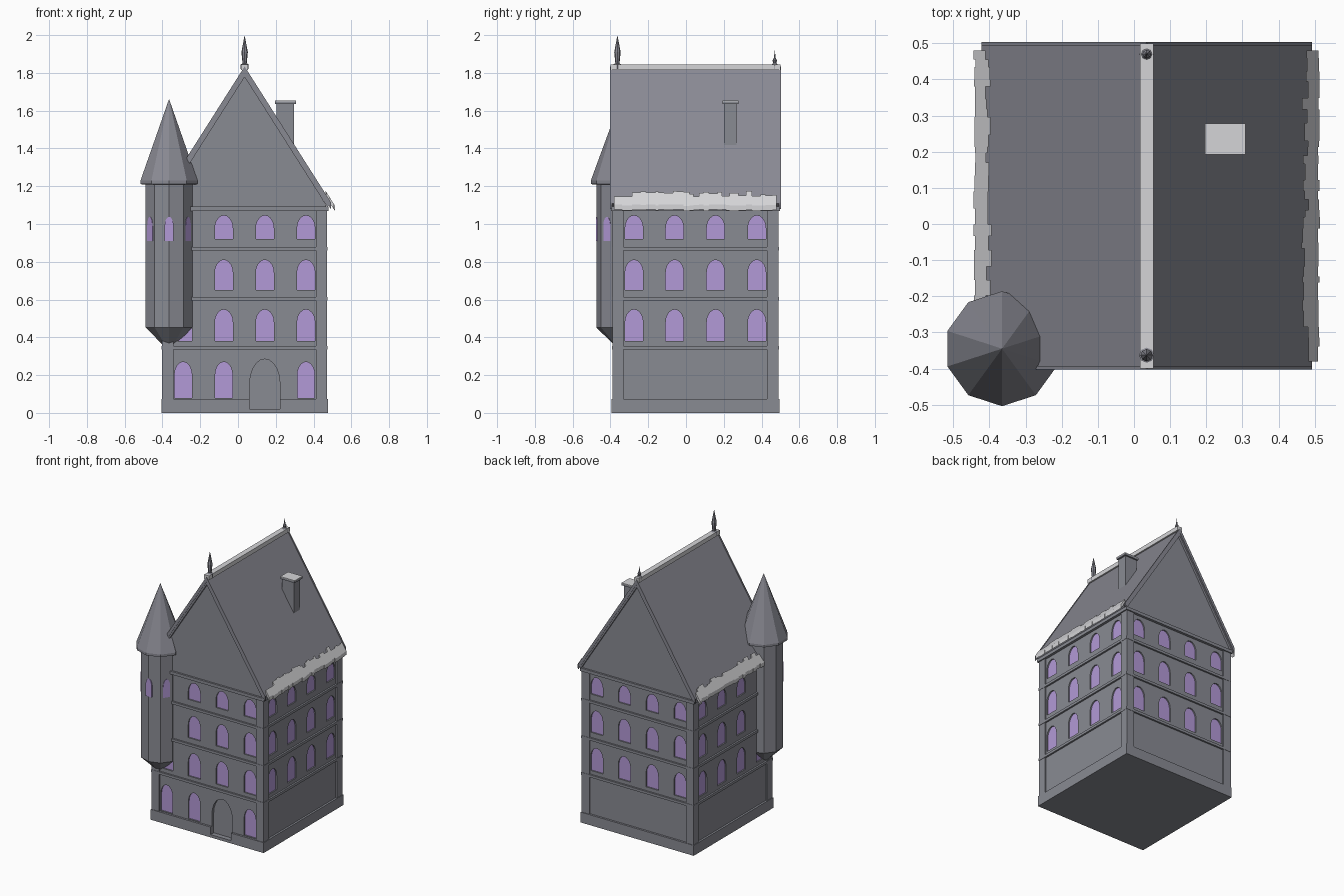
import bpy, bmesh, math, random
from mathutils import Matrix, Vector

random.seed(4)
if "Cube" in bpy.data.objects:
    bpy.data.objects.remove(bpy.data.objects["Cube"])


def material(name, rgb):
    m = bpy.data.materials.new(name)
    m.use_nodes = True
    m.diffuse_color = (*rgb, 1)
    m.node_tree.nodes["Principled BSDF"].inputs["Base Color"].default_value = (*rgb, 1)
    return m


STONE = material("grey stone", (0.25, 0.256, 0.29))
SLATE = material("grey slate", (0.25, 0.252, 0.29))
SNOW = material("pale snow", (0.66, 0.66, 0.68))
GLASS = material("lilac glass", (0.45, 0.32, 0.68))

CX, CY = 0.035, 0.05        # centre of the main block
HX, HY = 0.427, 0.43        # half size of the recessed walls
POST = 0.01                 # how far the corner posts stand proud
APEX, SLOPE = 1.828, 1.574  # ridge height and roof pitch


def finish(name, bm, mat):
    bmesh.ops.recalc_face_normals(bm, faces=bm.faces[:])
    mesh = bpy.data.meshes.new(name)
    bm.to_mesh(mesh)
    bm.free()
    mesh.materials.append(mat)
    obj = bpy.data.objects.new(name, mesh)
    bpy.context.collection.objects.link(obj)
    return obj


def add_box(bm, lo, hi):
    lo, hi = Vector(lo), Vector(hi)
    m = Matrix.Translation((lo + hi) / 2) @ Matrix.Diagonal((*(hi - lo), 1))
    bmesh.ops.create_cube(bm, size=1, matrix=m)


def box(name, lo, hi, mat):
    bm = bmesh.new()
    add_box(bm, lo, hi)
    return finish(name, bm, mat)


def slab(name, grow, z0, z1, mat=STONE):
    """Block centred on the house, grown outward from the walls."""
    return box(name, (CX - HX - grow, CY - HY - grow, z0),
               (CX + HX + grow, CY + HY + grow, z1), mat)


def add_prism(bm, pts, y0, y1, frame=Matrix()):
    """Profile of (x, z) points drawn out along y."""
    a = [bm.verts.new(frame @ Vector((x, y0, z))) for x, z in pts]
    b = [bm.verts.new(frame @ Vector((x, y1, z))) for x, z in pts]
    bm.faces.new(a)
    bm.faces.new(b[::-1])
    for i in range(len(pts)):
        j = (i + 1) % len(pts)
        bm.faces.new((a[j], a[i], b[i], b[j]))


def lathe(name, profile, sides, loc, mat):
    """Faceted turned shape with a corner facing the front."""
    bm = bmesh.new()
    rings = []
    for r, z in profile:
        rings.append([bm.verts.new((loc[0] + r * math.sin(math.tau * k / sides),
                                    loc[1] - r * math.cos(math.tau * k / sides), z))
                      for k in range(sides)])
    bm.faces.new(rings[0])
    bm.faces.new(rings[-1])
    for lower, upper in zip(rings, rings[1:]):
        for k in range(sides):
            j = (k + 1) % sides
            bm.faces.new((lower[k], lower[j], upper[j], upper[k]))
    bmesh.ops.remove_doubles(bm, verts=bm.verts[:], dist=0.0001)
    return finish(name, bm, mat)


def arch(u, z, width, height, rise):
    h = width / 2
    top = z + height - rise
    pts = [(u - h, z), (u + h, z)]
    for k in range(11):
        t = math.pi * k / 10
        pts.append((u + h * math.cos(t), top + rise * math.sin(t)))
    return pts


def carve(obj, cutter):
    mod = obj.modifiers.new("openings", "BOOLEAN")
    mod.object = cutter
    mod.solver = "EXACT"
    bpy.context.view_layer.update()
    graph = bpy.context.evaluated_depsgraph_get()
    mesh = bpy.data.meshes.new_from_object(obj.evaluated_get(graph))
    obj.modifiers.clear()
    obj.data = mesh


# Main block and plinth
walls = slab("walls", 0, 0.01, 1.085)
plinth = slab("plinth", POST + 0.004, 0, 0.073)

# Arched windows on all four sides, the lowest row on the front only
COLUMNS = (-0.325, -0.11, 0.107, 0.325)
ROWS = ((0.38, 0.167), (0.65, 0.16), (0.92, 0.125))
cuts, panes = bmesh.new(), bmesh.new()
for side in range(4):
    turn = Matrix.Translation((CX, CY, 0)) @ Matrix.Rotation(side * math.pi / 2, 4, "Z")
    face = -(HX if side % 2 else HY)
    shapes = [arch(u, z, 0.095, h, 0.068) for u in COLUMNS for z, h in ROWS]
    if side == 0:
        shapes += [arch(u, 0.078, 0.092, 0.192, 0.07) for u in COLUMNS if u != COLUMNS[2]]
        add_prism(cuts, arch(COLUMNS[2], 0.02, 0.16, 0.265, 0.13), face - 0.05, face + 0.02, turn)
    for pts in shapes:
        add_prism(cuts, pts, face - 0.005, face + 0.012, turn)
        add_prism(panes, pts, face + 0.009, face + 0.014, turn)
finish("window_panes", panes, GLASS)
cutter = finish("opening_cutter", cuts, STONE)
cutter.hide_render = True
carve(walls, cutter)
carve(plinth, cutter)
bpy.data.objects.remove(cutter)

# Corner posts, floor bands and cornice
posts = bmesh.new()
for sx in (-1, 1):
    for sy in (-1, 1):
        x, y = CX + sx * (HX + POST - 0.03), CY + sy * (HY + POST - 0.03)
        add_box(posts, (x - 0.03, y - 0.03, 0.02), (x + 0.03, y + 0.03, 1.08))
finish("corner_posts", posts, STONE)
for i, z in enumerate((0.345, 0.605, 0.868)):
    slab(f"floor_band_{i + 1}", POST + 0.002, z - 0.009, z + 0.009)
slab("cornice", POST + 0.008, 1.07, 1.092)

# Gable block and the roof shell over it
gable = bmesh.new()
span = HX + 0.003
add_prism(gable, [(CX - span, 1.085), (CX + span, 1.085), (CX + span, 1.1),
                  (CX, APEX - 0.02), (CX - span, 1.1)], CY - HY - 0.005, CY + HY + 0.005)
finish("gable_walls", gable, STONE)


def roof_z(dx, lift=0.0):
    return APEX + lift - SLOPE * abs(dx)


EAVE = 0.457
shell = bmesh.new()
add_prism(shell, [(CX - EAVE, roof_z(EAVE)), (CX, APEX), (CX + EAVE, roof_z(EAVE)),
                  (CX + EAVE - 0.02, roof_z(EAVE) - 0.018), (CX, APEX - 0.05),
                  (CX - EAVE + 0.02, roof_z(EAVE) - 0.018)], -0.4, 0.5)
finish("main_roof", shell, SLATE)

# Raking edge boards on both gables
rakes = bmesh.new()
for y in (-0.403, 0.493):
    for s in (-1, 1):
        add_prism(rakes, [(CX, roof_z(0, 0.006)), (CX + s * EAVE, roof_z(EAVE, 0.006)),
                          (CX + s * EAVE, roof_z(EAVE, -0.03)), (CX, roof_z(0, -0.03))], y, y + 0.01)
finish("gable_edge_boards", rakes, SLATE)

# Snow along the ridge and ragged snow on both eaves
box("ridge_snow", (CX - 0.019, -0.4, 1.815), (CX + 0.019, 0.5, 1.845), SNOW)
snow = bmesh.new()
for s in (-1, 1):
    y = -0.38
    while y < 0.475:
        end = min(y + random.uniform(0.015, 0.05), 0.48)
        inner = random.uniform(0.428, 0.448)
        outer = random.uniform(0.474, 0.479)
        add_prism(snow, [(CX + s * inner, roof_z(inner, -0.01)),
                         (CX + s * inner, roof_z(inner, 0.022)),
                         (CX + s * outer, roof_z(outer, 0.022)),
                         (CX + s * outer, roof_z(outer, -0.005))], y, end)
        y = end
finish("eave_snow", snow, SNOW)

# Chimney
box("chimney_shaft", (0.205, 0.2, 1.38), (0.296, 0.267, 1.64), STONE)
box("chimney_cap", (0.196, 0.192, 1.636), (0.308, 0.278, 1.648), STONE)
box("chimney_snow", (0.196, 0.192, 1.648), (0.308, 0.278, 1.653), SNOW)

# Ridge finials
lathe("front_finial", [(0.021, 1.82), (0.021, 1.845), (0.011, 1.85), (0.017, 1.91), (0, 2)],
      8, (CX, -0.363), SLATE)
lathe("back_finial", [(0.02, 1.82), (0.02, 1.84), (0.008, 1.852), (0.012, 1.865),
                      (0.005, 1.88), (0, 1.92)], 8, (CX, 0.47), SLATE)

# Corner turret with a tapered foot and pointed roof
TURRET = (-0.365, -0.345)
lathe("turret", [(0.035, 0.36), (0.13, 0.452), (0.13, 1.22)], 10, TURRET, STONE)
lathe("turret_roof", [(0.148, 1.208), (0.159, 1.213), (0.159, 1.23), (0, 1.662)],
      10, TURRET, SLATE)
lights = bmesh.new()
for angle, reach in ((-54, 0.125), (0, 0.13), (54, 0.125)):
    turn = Matrix.Translation((*TURRET, 0)) @ Matrix.Rotation(math.radians(angle), 4, "Z")
    add_prism(lights, arch(0, 0.91, 0.047, 0.128, 0.05), -reach - 0.001, -reach + 0.008, turn)
finish("turret_windows", lights, GLASS)
